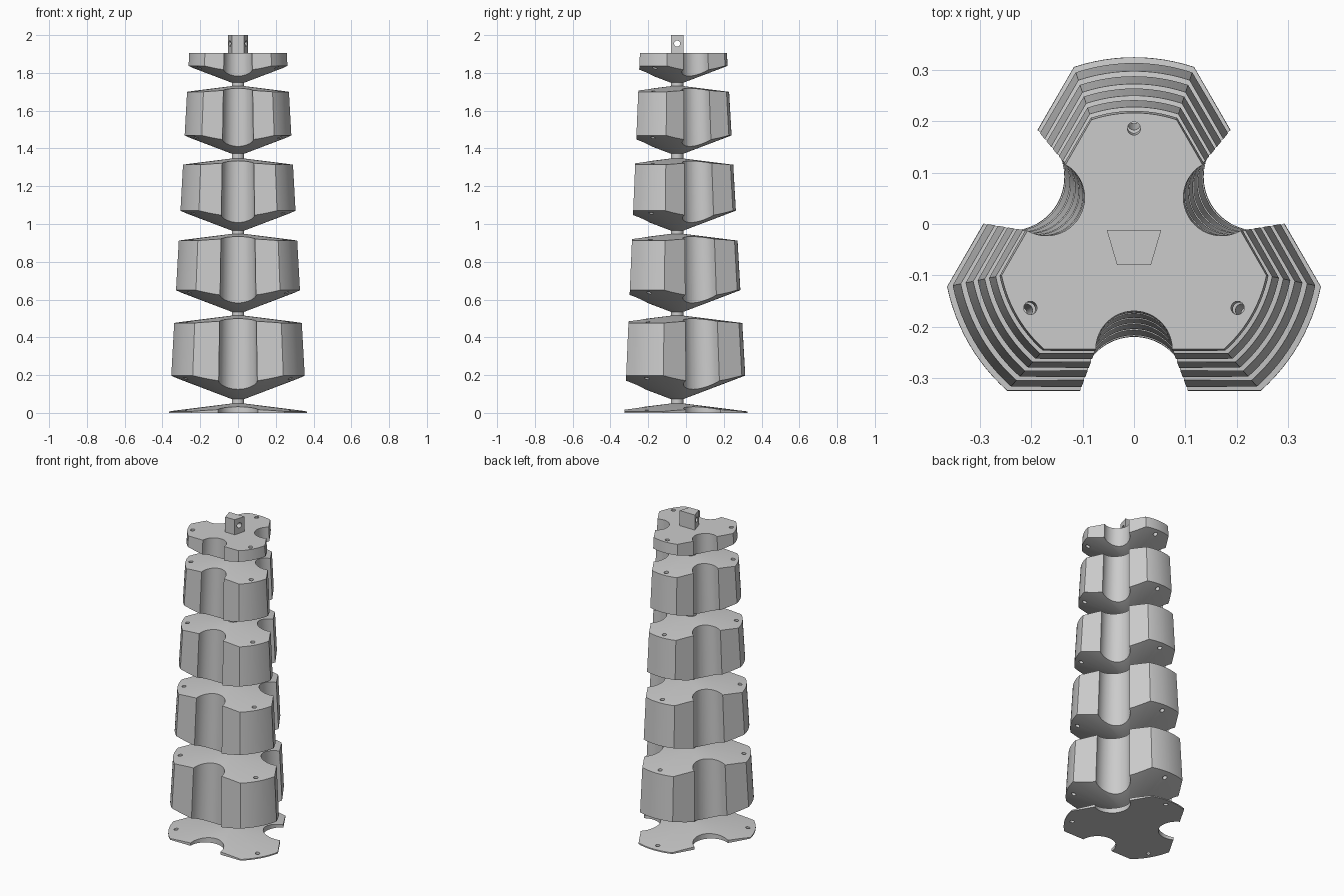
import bpy, bmesh
from math import sin, cos, pi, atan2, radians, hypot

if "Cube" in bpy.data.objects:
    bpy.data.objects.remove(bpy.data.objects["Cube"], do_unlink=True)

AXIS_Y = -0.047          # common axis of all segments
R, FLAT, NOTCH = 0.372, 0.278, 0.105
NECK = 0.033

grey = bpy.data.materials.new("plain_grey")
grey.use_nodes = True
grey.diffuse_color = (0.6, 0.6, 0.6, 1)
grey.node_tree.nodes["Principled BSDF"].inputs["Base Color"].default_value = (0.6, 0.6, 0.6, 1)


def scale_at(z):
    return 1 - 0.153 * z


def make_object(name, rings, y=AXIS_Y):
    """Skin a stack of equal closed rings and cap both ends."""
    bm = bmesh.new()
    loops = [[bm.verts.new(p) for p in ring] for ring in rings]
    n = len(loops[0])
    for low, high in zip(loops, loops[1:]):
        for i in range(n):
            j = (i + 1) % n
            bm.faces.new((low[i], low[j], high[j], high[i]))
    bm.faces.new(loops[0][::-1])
    bm.faces.new(loops[-1])
    bmesh.ops.recalc_face_normals(bm, faces=bm.faces)
    mesh = bpy.data.meshes.new(name)
    bm.to_mesh(mesh)
    bm.free()
    mesh.materials.append(grey)
    obj = bpy.data.objects.new(name, mesh)
    obj.location.y = y
    bpy.context.collection.objects.link(obj)
    return obj


def circle(r, z, n, cx=0, cy=0):
    return [(cx + r * cos(2 * pi * i / n), cy + r * sin(2 * pi * i / n), z) for i in range(n)]


def lobed_outline(z):
    """Three-lobed outline: disc with three flats, each with a round notch."""
    half = (R * R - FLAT * FLAT) ** 0.5
    spread = atan2(half, FLAT)
    pts = []
    for k in range(3):
        a = radians(270 + 120 * k)
        local = [(FLAT, -half)]
        local += [(FLAT - NOTCH * sin(pi * i / 24), -NOTCH * cos(pi * i / 24)) for i in range(25)]
        for d, t in local:
            pts.append((d * cos(a) - t * sin(a), d * sin(a) + t * cos(a)))
        sweep = 2 * pi / 3 - 2 * spread
        for i in range(12):
            b = a + spread + sweep * i / 12
            pts.append((R * cos(b), R * sin(b)))
    s = scale_at(z)
    return [(x * s, y * s, z) for x, y in pts]


def boolean(obj, cutter, operation):
    mod = obj.modifiers.new(operation.title(), "BOOLEAN")
    mod.operation, mod.solver, mod.object = operation, "EXACT", cutter
    cutter.hide_render = True


def bake(obj, angle=30):
    """Apply the modifiers and smooth the curved walls."""
    bpy.context.view_layer.update()
    deps = bpy.context.evaluated_depsgraph_get()
    old = obj.data
    obj.data = bpy.data.meshes.new_from_object(obj.evaluated_get(deps))
    obj.modifiers.clear()
    bpy.data.meshes.remove(old)
    bpy.ops.object.select_all(action="DESELECT")
    obj.select_set(True)
    bpy.context.view_layer.objects.active = obj
    bpy.ops.object.shade_smooth_by_angle(angle=radians(angle))


# Cord holes that lean inwards along each lobe
cord_cutters = []
for k in range(3):
    a = radians(90 + 120 * k)
    rings = []
    for z in (-0.1, 2.0):
        d = 0.329 * scale_at(z)
        rings.append(circle(0.013, z, 16, d * cos(a), d * sin(a)))
    cord_cutters.append(make_object("cord_cutter", rings))

# Segments: name, lower centre z, upper centre z, lower slope, upper slope
SEGMENTS = [
    ("base_plate", 0.0, 0.05, 0, 0.125),
    ("segment_lowest", 0.073, 0.515, 0.38, 0.125),
    ("segment_low", 0.535, 0.948, 0.38, 0.125),
    ("segment_middle", 0.965, 1.347, 0.38, 0.125),
    ("segment_high", 1.372, 1.73, 0.38, 0.125),
    ("top_cap", 1.748, 1.905, 0.38, 0),
]
RIM = 0.4
helpers = list(cord_cutters)
for name, low, high, slope_low, slope_high in SEGMENTS:
    body = make_object(name, [lobed_outline(low - 0.02), lobed_outline(high + 0.02)])
    cone = make_object("cone_helper", [
        circle(NECK, low, 96),
        circle(RIM, low + slope_low * (RIM - NECK), 96),
        circle(RIM, high - slope_high * (RIM - NECK), 96),
        circle(NECK, high, 96)])
    helpers.append(cone)
    boolean(body, cone, "INTERSECT")
    for cutter in cord_cutters:
        boolean(body, cutter, "DIFFERENCE")
    bake(body)

# Slim necks joining neighbouring segments
for below, above in zip(SEGMENTS, SEGMENTS[1:]):
    neck = make_object("neck_under_" + above[0],
                       [circle(NECK, below[2] - 0.005, 32), circle(NECK, above[1] + 0.005, 32)])
    bake(neck)

# Wedge-shaped lug on top with a cross hole
wedge = [(-0.033, -0.08), (0.033, -0.08), (0.053, -0.012), (-0.053, -0.012)]
lug = make_object("top_lug", [[(x, y, z) for x, y in wedge] for z in (1.9, 2.0)], 0)
pin = make_object("pin_cutter", [[(x, -0.047 + p[0], 1.955 + p[1]) for p in circle(0.016, 0, 24)]
                                 for x in (-0.1, 0.1)], 0)
helpers.append(pin)
boolean(lug, pin, "DIFFERENCE")
bake(lug)

for helper in helpers:
    bpy.data.objects.remove(helper, do_unlink=True)
